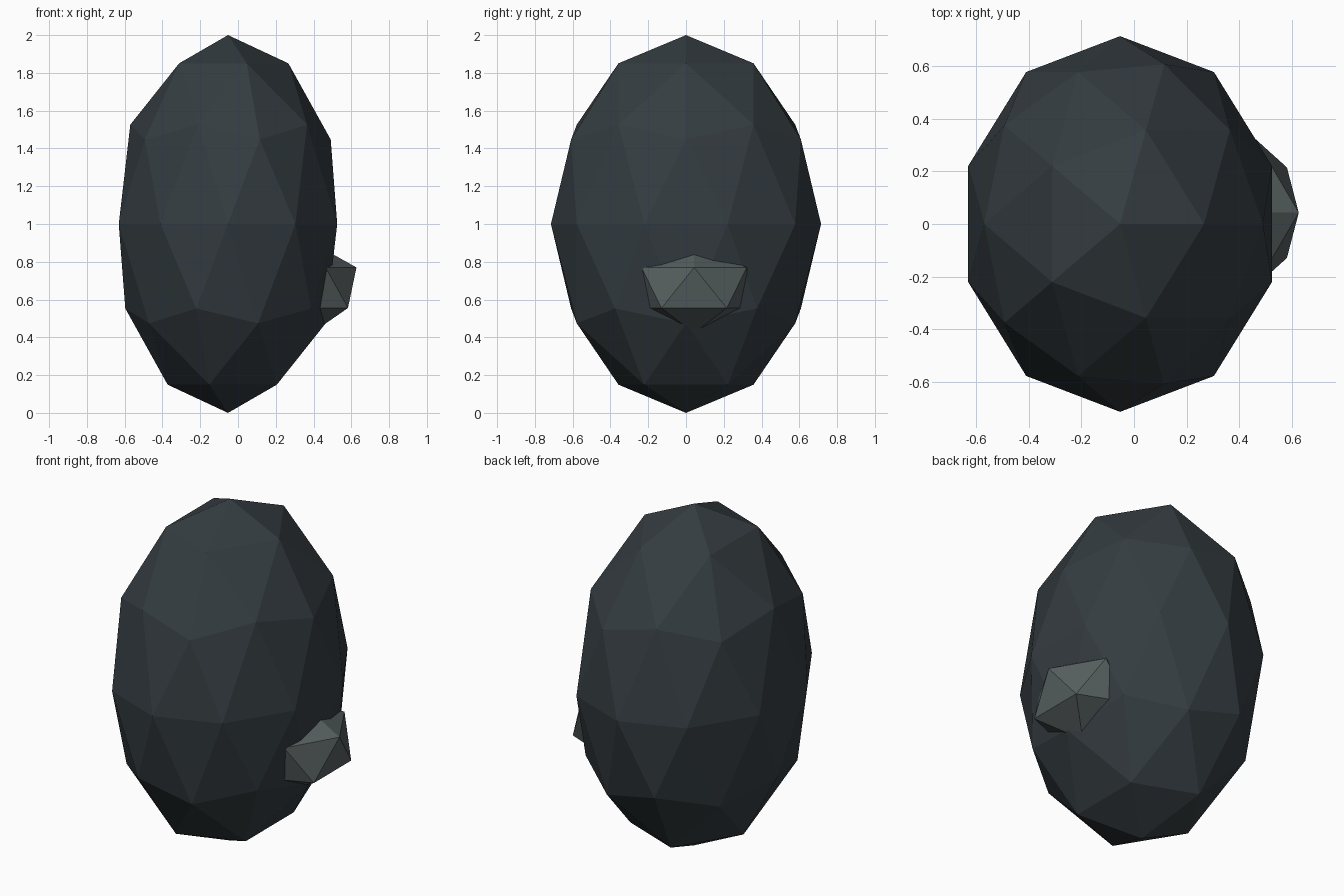
import bpy

if "Cube" in bpy.data.objects:
    bpy.data.objects.remove(bpy.data.objects["Cube"])


def material(name, color):
    m = bpy.data.materials.new(name)
    m.diffuse_color = (*color, 1)
    m.use_nodes = True
    m.node_tree.nodes["Principled BSDF"].inputs["Base Color"].default_value = m.diffuse_color
    return m


def faceted_stone(name, subdivisions, center, radii, mat):
    bpy.ops.mesh.primitive_ico_sphere_add(subdivisions=subdivisions, radius=1, location=center)
    obj = bpy.context.object
    obj.name = name
    obj.scale = radii
    bpy.ops.object.transform_apply(location=False, rotation=False, scale=True)
    bpy.ops.object.shade_flat()
    obj.data.materials.append(mat)
    return obj


# Tall dark egg-shaped boulder
faceted_stone("boulder", 2, (-0.053, 0, 1.0), (0.608, 0.715, 1.0),
              material("dark_slate", (0.035, 0.046, 0.053)))

# Paler lump half sunk into the lower right side
faceted_stone("side_lump", 1, (0.391, 0.043, 0.6625), (0.264, 0.328, 0.24),
              material("grey_slate", (0.095, 0.115, 0.115)))
